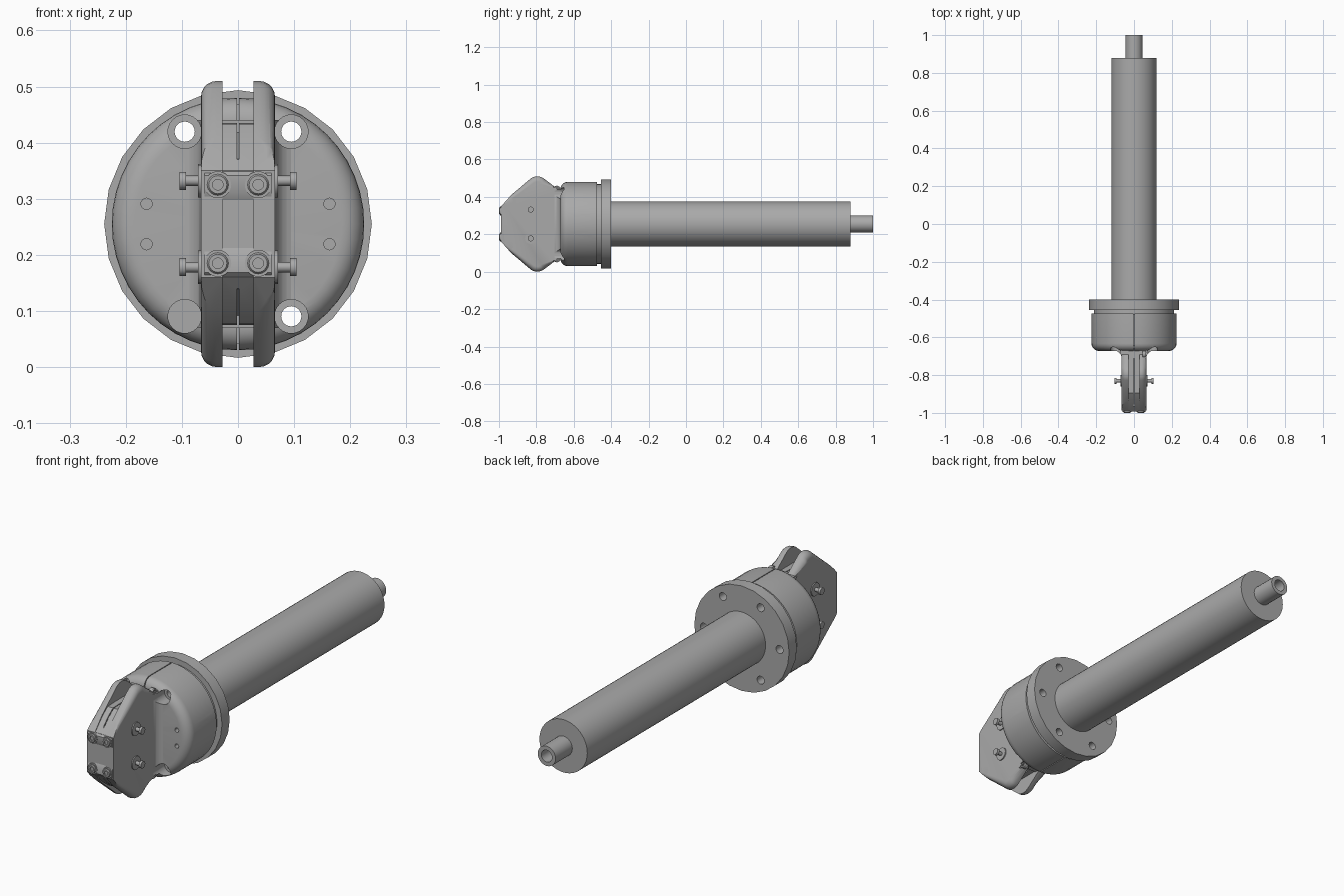
import bpy, bmesh, math
from mathutils import Matrix, Vector

if "Cube" in bpy.data.objects:
    bpy.data.objects.remove(bpy.data.objects["Cube"], do_unlink=True)

ZC = 0.255  # height of the long axis

steel = bpy.data.materials.new("plain_grey")
steel.use_nodes = True
steel.diffuse_color = (0.4, 0.4, 0.4, 1)
steel.node_tree.nodes["Principled BSDF"].inputs["Base Color"].default_value = (0.4, 0.4, 0.4, 1)


def finish(name, bm):
    bmesh.ops.recalc_face_normals(bm, faces=bm.faces)
    mesh = bpy.data.meshes.new(name)
    bm.to_mesh(mesh)
    bm.free()
    mesh.materials.append(steel)
    ob = bpy.data.objects.new(name, mesh)
    bpy.context.collection.objects.link(ob)
    return ob


def lathe(name, profile, steps=48, loc=(0, 0, ZC), turn=0):
    """Spin (radius, y) points about the y axis; turn swings it about z."""
    bm = bmesh.new()
    vs = [bm.verts.new((r, y, 0)) for r, y in profile]
    es = [bm.edges.new((vs[i], vs[(i + 1) % len(vs)])) for i in range(len(vs))]
    bmesh.ops.spin(bm, geom=vs + es, cent=(0, 0, 0), axis=(0, 1, 0),
                   angle=math.tau, steps=steps)
    bmesh.ops.remove_doubles(bm, verts=bm.verts, dist=1e-5)
    bmesh.ops.dissolve_degenerate(bm, edges=bm.edges, dist=1e-6)
    bm.transform(Matrix.Translation(loc) @ Matrix.Rotation(math.radians(turn), 4, 'Z'))
    return finish(name, bm)


def rod(name, a, b, r, steps=24):
    """Solid cylinder from point a to point b."""
    a, b = Vector(a), Vector(b)
    d = b - a
    bm = bmesh.new()
    bmesh.ops.create_cone(bm, cap_ends=True, segments=steps, radius1=r, radius2=r, depth=d.length)
    bm.transform(Matrix.Translation((a + b) / 2) @ d.to_track_quat('Z', 'Y').to_matrix().to_4x4())
    return finish(name, bm)


def prism(name, points, lo, hi, axis="X", round_if=None, radius=0.0):
    """Extrude (y, z) points along x, or (x, y) points along z."""
    bm = bmesh.new()
    place = (lambda p, t: (t, p[0], ZC + p[1])) if axis == "X" else (lambda p, t: (p[0], p[1], ZC + t))
    f = bm.faces.new([bm.verts.new(place(p, lo)) for p in points])
    g = bmesh.ops.extrude_face_region(bm, geom=[f])
    shift = Vector((hi - lo, 0, 0)) if axis == "X" else Vector((0, 0, hi - lo))
    bmesh.ops.translate(bm, vec=shift, verts=[v for v in g["geom"] if isinstance(v, bmesh.types.BMVert)])
    if round_if:
        es = [e for e in bm.edges if all(round_if(v.co) for v in e.verts)]
        bmesh.ops.bevel(bm, geom=es, offset=radius, segments=5, profile=0.5, affect='EDGES')
    return finish(name, bm)


def activate(ob):
    bpy.ops.object.select_all(action='DESELECT')
    ob.select_set(True)
    bpy.context.view_layer.objects.active = ob


def cut(ob, cutters):
    activate(ob)
    for c in cutters:
        m = ob.modifiers.new("cut", 'BOOLEAN')
        m.operation, m.solver, m.object = 'DIFFERENCE', 'EXACT', c
        bpy.ops.object.modifier_apply(modifier=m.name)


def screw(name, loc, r, h, turn=0):
    """Socket head facing -y before turning."""
    s = 0.5 * r
    return lathe(name, [(0, h), (r, h), (r, 0.2 * h), (0.85 * r, 0), (s, 0), (s, 0.5 * h), (0, 0.5 * h)],
                 16, loc, turn)


def arc(cx, cy, r, a0, a1, n):
    return [(cx + r * math.cos(math.radians(a0 + (a1 - a0) * i / n)),
             cy + r * math.sin(math.radians(a0 + (a1 - a0) * i / n))) for i in range(n + 1)]


# Long tube and hollow rear spigot
lathe("main_tube", [(0, -0.42), (0.12, -0.42), (0.12, 0.88), (0, 0.88)])
lathe("rear_spigot", [(0, 0.87), (0.045, 0.87), (0.045, 1), (0.027, 1), (0.027, 0.9), (0, 0.9)], 24)

# Flange, neck and rounded drum
flange = lathe("flange", [(0, -0.455), (0.2385, -0.455), (0.2385, -0.4), (0, -0.4)], 24)
neck = lathe("neck", [(0, -0.48), (0.213, -0.48), (0.213, -0.45), (0, -0.45)])
drum = lathe("drum", [(0, -0.475), (0.225, -0.475)] + arc(0.185, -0.632, 0.04, 0, -90, 6) + [(0, -0.672)])

# Flared web joining the fork to the drum
flare = arc(0.107, -0.712, 0.042, 90, 180, 6)
web = prism("flared_web", [(0.107, -0.64)] + flare + [(-x, y) for x, y in reversed(flare)]
            + [(-0.107, -0.64)], -0.185, 0.185, "Z")

# Bolt holes, counterbores, dowel holes and seam
tools, holes, flange_holes = [], [], []
for k in range(6):
    x, z = 0.19 * math.cos(k * math.pi / 3), ZC + 0.19 * math.sin(k * math.pi / 3)
    flange_holes.append(rod("hole_cutter", (x, -0.5, z), (x, -0.3, z), 0.018))
    if k % 3:
        holes.append(rod("hole_cutter", (x, -0.8, z), (x, -0.42, z), 0.018))
        holes.append(rod("bore_cutter", (x, -0.82, z), (x, -0.62, z), 0.03))
dowels = [rod("dowel_cutter", (sx * 0.163, -0.7, ZC + sz * 0.036), (sx * 0.163, -0.65, ZC + sz * 0.036), 0.01, 16)
          for sx in (-1, 1) for sz in (-1, 1)]
dots = [rod("dot_cutter", (0.18, y, ZC + s * dz), (0.25, y, ZC + s * dz), 0.004, 8)
        for s in (-1, 1) for y, dz in ((-0.545, 0.045), (-0.51, 0.065))]
seam = [prism("seam_cutter", [(-1.1, s * 0.16), (-0.47, s * 0.16), (-0.47, s * 0.3), (-1.1, s * 0.3)],
              -0.002, 0.002) for s in (-1, 1)]
cut(flange, flange_holes)
cut(neck, holes)
cut(drum, holes + dowels + dots + [seam[0], seam[1]])
cut(web, holes)
tools += holes + flange_holes + dowels + dots + seam

# Fork cheeks with rounded shoulders
upper = [(-0.988, 0.095), (-0.935, 0.155)] + arc(-0.795, 0.195, 0.06, 122, 48, 5) + [(-0.69, 0.19), (-0.64, 0.19)]
outline = upper + [(y, -z) for y, z in reversed(upper)]
cheeks = []
for name, s in (("left_cheek", 1), ("right_cheek", -1)):
    cheeks.append(prism(name, outline, s * 0.028, s * 0.066, "X",
                        lambda c: abs(c.x) > 0.06 and -0.95 < c.y < -0.68, 0.028))

# Clamp screws sunk into one cheek
pockets = []
for y, dz in ((-0.945, 0.112), (-0.69, 0.187)):
    for s in (-1, 1):
        z = ZC + s * dz
        pockets.append(rod("pocket_cutter", (0.05, y, z), (0.12, y, z), 0.025))
        screw("clamp_screw", (0.064, y, z), 0.018, 0.02, 90)
cut(cheeks[0], pockets)
tools += pockets

# Solid core between the cheeks, split by a seam
half = [(-0.985, 0.095), (-0.932, 0.15), (-0.895, 0.178), (-0.83, 0.18), (-0.73, 0.18), (-0.64, 0.18)]
core = prism("fork_core", half + [(y, -z) for y, z in reversed(half)], -0.029, 0.029)
groove = [prism("groove_cutter", [(-1.1, s * 0.09), (-0.7, s * 0.165), (-0.7, s * 0.3), (-1.1, s * 0.3)],
                -0.002, 0.002) for s in (-1, 1)]
cut(core, groove)
tools += groove

# Front clamp pad with a shallow curved saddle
saddle = arc(-1.085, 0, 0.109, 32, -32, 8)
prism("front_pad", [(-0.95, 0.094), (-0.985, 0.094), (-0.993, 0.086)] + saddle
      + [(-0.993, -0.086), (-0.985, -0.094), (-0.95, -0.094)], -0.06, 0.06)
for sx in (-1, 1):
    for sz in (-1, 1):
        screw("pad_screw", (sx * 0.036, -1, ZC + sz * 0.07), 0.019, 0.02)
        lathe("pad_washer", [(0, 0), (0.024, 0), (0.024, 0.01), (0, 0.01)], 20,
              (sx * 0.036, -0.995, ZC + sz * 0.07))

# Headed side pins with washers
for sx in (-1, 1):
    for sz in (-1, 1):
        z = ZC + sz * 0.077
        for name, a, b, r in (("pin_washer", 0.06, 0.071, 0.03), ("pin_shank", 0.06, 0.1, 0.009),
                              ("pin_head", 0.093, 0.104, 0.016)):
            rod(name, (sx * a, -0.83, z), (sx * b, -0.83, z), r, 16)

# Remove cutters, then smooth curved faces
for t in tools:
    bpy.data.objects.remove(t, do_unlink=True)
for ob in [o for o in bpy.context.scene.objects if o.type == 'MESH']:
    activate(ob)
    bpy.ops.object.shade_smooth_by_angle(angle=math.radians(32))
